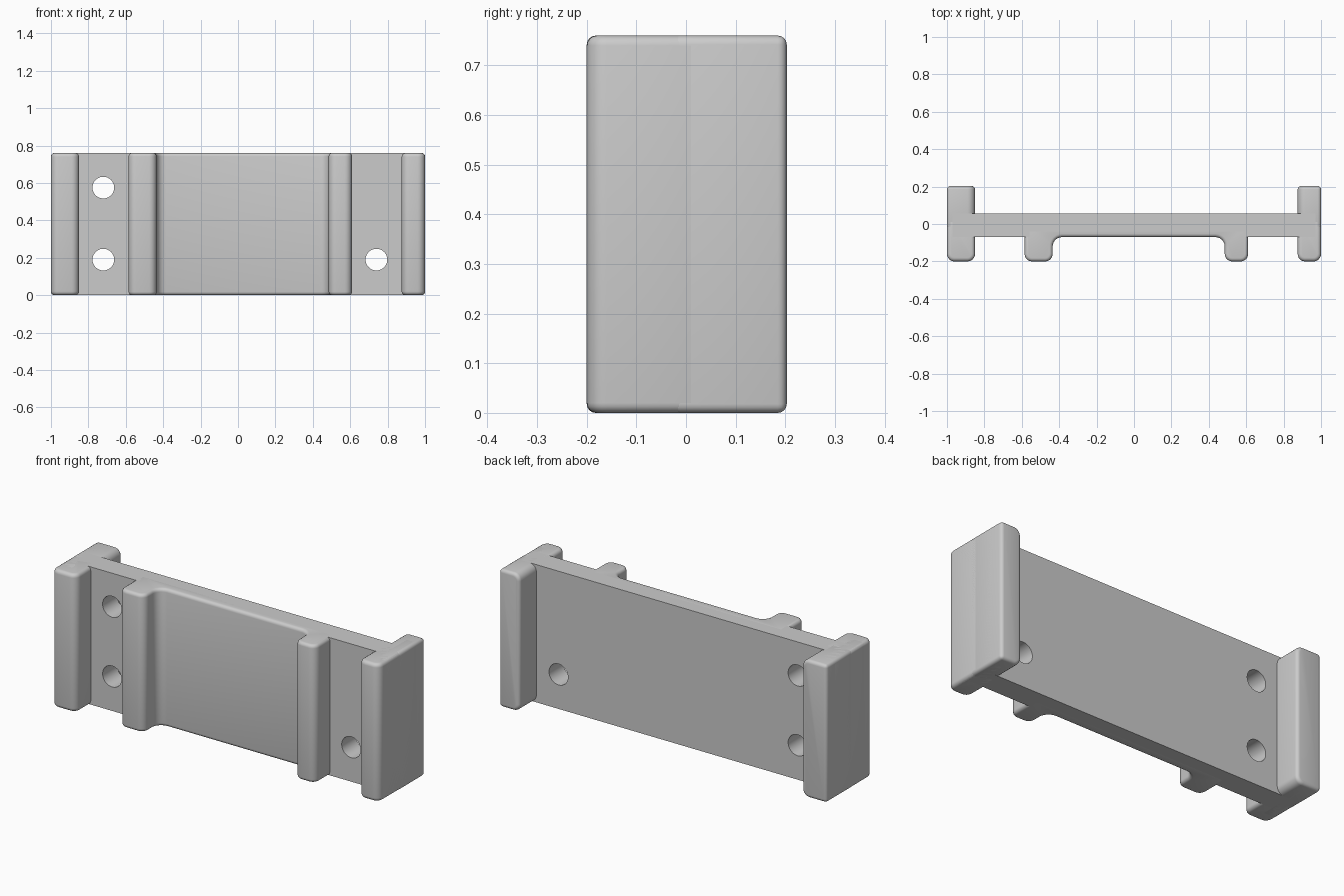
import bpy, bmesh, math
from mathutils import Vector

if "Cube" in bpy.data.objects:
    bpy.data.objects.remove(bpy.data.objects["Cube"])

H = 0.76          # height of the bracket
PLATE_FRONT, PLATE_BACK = -0.07, 0.055

grey = bpy.data.materials.new("light grey")
grey.diffuse_color = (0.6, 0.6, 0.6, 1)
grey.use_nodes = True
grey.node_tree.nodes["Principled BSDF"].inputs["Base Color"].default_value = grey.diffuse_color


def finish(name, bm):
    bmesh.ops.recalc_face_normals(bm, faces=bm.faces)
    me = bpy.data.meshes.new(name)
    bm.to_mesh(me)
    bm.free()
    ob = bpy.data.objects.new(name, me)
    bpy.context.collection.objects.link(ob)
    me.materials.append(grey)
    bpy.ops.object.select_all(action='DESELECT')
    bpy.context.view_layer.objects.active = ob
    ob.select_set(True)
    return ob


def smooth():
    bpy.ops.object.shade_smooth_by_angle(angle=math.radians(32))


def bevel(bm, edges, radius, segments):
    bmesh.ops.bevel(bm, geom=list(edges), offset=radius, segments=segments,
                    profile=0.5, affect='EDGES', clamp_overlap=True)


def sharp(bm):
    return [e for e in bm.edges if e.calc_face_angle(0) > math.radians(40)]


def extrude_outline(points):
    """Solid from an x-y outline, running from z = 0 to H."""
    bm = bmesh.new()
    face = bm.faces.new([bm.verts.new((x, y, 0)) for x, y in points])
    new = bmesh.ops.extrude_face_region(bm, geom=[face])["geom"]
    bmesh.ops.translate(bm, vec=(0, 0, H),
                        verts=[v for v in new if isinstance(v, bmesh.types.BMVert)])
    bmesh.ops.recalc_face_normals(bm, faces=bm.faces)
    return bm


def rounded_outline(corners, steps=6):
    """Outline from (x, y, radius) corners, each right angle made an arc."""
    out = []
    n = len(corners)
    for i, (x, y, r) in enumerate(corners):
        p = Vector((x, y))
        if r == 0:
            out.append((x, y))
            continue
        a = (Vector(corners[i - 1][:2]) - p).normalized()
        b = (Vector(corners[(i + 1) % n][:2]) - p).normalized()
        c = p + (a + b) * r
        for k in range(steps + 1):
            t = k / steps * math.pi / 2
            q = c - b * r * math.cos(t) - a * r * math.sin(t)
            out.append((q.x, q.y))
    return out


def rounded_box(name, x0, x1, y0, y1, big=None, big_radius=0.04, small=0.02):
    """Box with chosen edges rounded widely and the rest slightly."""
    bm = extrude_outline([(x0, y0), (x1, y0), (x1, y1), (x0, y1)])
    if big:
        bevel(bm, [e for e in bm.edges if big(e)], big_radius, 6)
    bevel(bm, sharp(bm), small, 4)
    finish(name, bm)
    smooth()


# Mounting plate, recessed behind the central body
plate = finish("mounting_plate", extrude_outline([
    (-0.97, PLATE_BACK), (-0.97, PLATE_FRONT), (-0.56, PLATE_FRONT), (-0.56, -0.04),
    (0.585, -0.04), (0.585, PLATE_FRONT), (0.97, PLATE_FRONT), (0.97, PLATE_BACK)]))

# Four screw holes
bm = bmesh.new()
for x in (-0.72, 0.74):
    for z in (0.19, 0.575):
        made = bmesh.ops.create_cone(bm, cap_ends=True, segments=40,
                                     radius1=0.058, radius2=0.058, depth=0.6)
        for v in made["verts"]:
            v.co = (v.co.x + x, v.co.z, v.co.y + z)
cutter = finish("hole_cutter", bm)
cutter.hide_render = True
bpy.context.view_layer.objects.active = plate
mod = plate.modifiers.new("holes", 'BOOLEAN')
mod.operation = 'DIFFERENCE'
mod.solver = 'EXACT'
mod.object = cutter
bpy.ops.object.modifier_apply(modifier="holes")
bpy.data.objects.remove(cutter)
plate.select_set(True)
bpy.context.view_layer.objects.active = plate
smooth()

# Central body: two ribs blending into a panel, with a rounded rim
bm = extrude_outline(rounded_outline([
    (-0.585, 0.0, 0), (-0.585, -0.2, 0.04), (-0.435, -0.2, 0.04),
    (-0.435, PLATE_FRONT, 0.05), (0.485, PLATE_FRONT, 0.05),
    (0.485, -0.2, 0.04), (0.61, -0.2, 0.04), (0.61, 0.0, 0)]))
rim = [e for e in bm.edges
       if abs(e.verts[0].co.z - e.verts[1].co.z) < 1e-5]
bevel(bm, rim, 0.018, 4)
finish("ribbed_panel", bm)
smooth()

# End flanges: front lip, back lip and an outer core joining them
for side, outer, inner in (("left", -1.0, -0.85), ("right", 1.0, 0.875)):
    x0, x1 = min(outer, inner), max(outer, inner)
    core = outer + (inner - outer) * 0.65

    def front_upright(e):
        a, b = (v.co for v in e.verts)
        return abs(a.z - b.z) > 0.1 and a.y < -0.1

    def inner_back(e):
        a, b = (v.co for v in e.verts)
        return abs(a.y - b.y) > 0.1 and abs(a.x - inner) < 1e-4

    rounded_box(side + "_front_lip", x0, x1, -0.2, 0.03, front_upright)
    rounded_box(side + "_back_lip", x0, x1, -0.03, 0.203, inner_back, 0.04, 0.018)
    rounded_box(side + "_flange_core", min(outer, core), max(outer, core), -0.15, 0.15)
